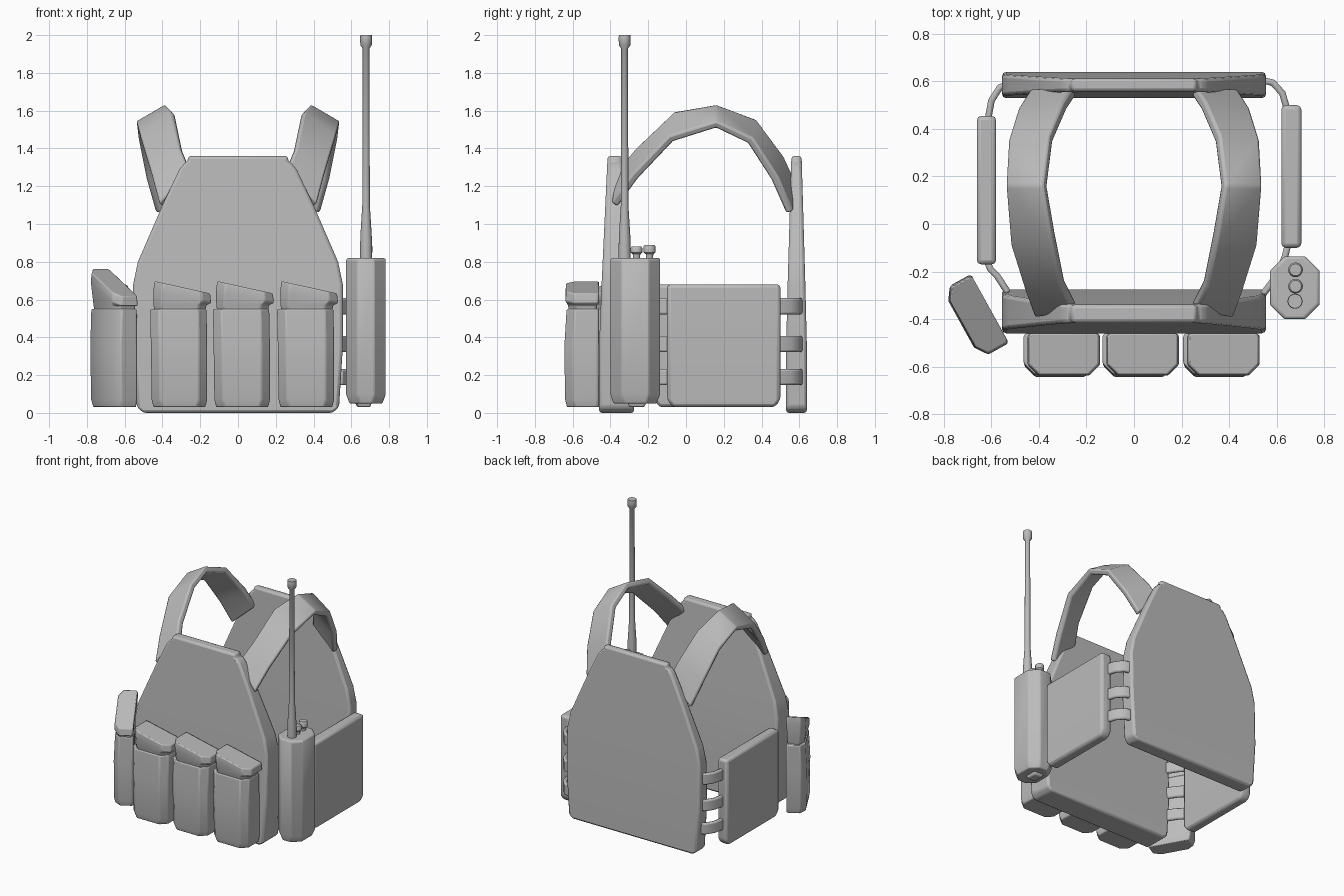
import bpy, bmesh, math
from mathutils import Matrix, Vector

if "Cube" in bpy.data.objects:
    bpy.data.objects.remove(bpy.data.objects["Cube"], do_unlink=True)

grey = bpy.data.materials.new("plain grey")
grey.use_nodes = True
grey.diffuse_color = (0.5, 0.5, 0.5, 1)
grey.node_tree.nodes["Principled BSDF"].inputs["Base Color"].default_value = (0.5, 0.5, 0.5, 1)


def loft(name, rings, bevel=0.0, matrix=None):
    """Skin a stack of equal-length rings and cap both ends."""
    bm = bmesh.new()
    rows = [[bm.verts.new(p) for p in ring] for ring in rings]
    n = len(rows[0])
    for a, b in zip(rows, rows[1:]):
        for i in range(n):
            j = (i + 1) % n
            bm.faces.new((a[i], a[j], b[j], b[i]))
    bm.faces.new(rows[0][::-1])
    bm.faces.new(rows[-1])
    if matrix:
        bm.transform(matrix)
    bmesh.ops.recalc_face_normals(bm, faces=bm.faces)
    mesh = bpy.data.meshes.new(name)
    bm.to_mesh(mesh)
    bm.free()
    ob = bpy.data.objects.new(name, mesh)
    bpy.context.collection.objects.link(ob)
    mesh.materials.append(grey)
    if bevel:
        mod = ob.modifiers.new("Bevel", "BEVEL")
        mod.width, mod.segments = bevel, 2
        mod.limit_method, mod.angle_limit = "ANGLE", math.radians(35)
    bpy.ops.object.select_all(action="DESELECT")
    ob.select_set(True)
    bpy.context.view_layer.objects.active = ob
    bpy.ops.object.shade_smooth_by_angle(angle=math.radians(40))
    return ob


def block(x0, x1, y0, y1, z, front=0.0, back=0.0, slope=0.0):
    """Rectangle ring with cut front and back corners, tilted along x."""
    f, b = front, back
    pts = [(x0 + f, y0), (x1 - f, y0), (x1, y0 + f), (x1, y1 - b),
           (x1 - b, y1), (x0 + b, y1), (x0, y1 - b), (x0, y0 + f)]
    if not b:
        pts = pts[:4] + pts[6:]
    if not f:
        pts = [p for i, p in enumerate(pts) if p not in pts[:i]]
    return [(x, y, z - slope * (x - (x0 + x1) / 2)) for x, y in pts]


def turned(name, x, y, profile, sides=16):
    """Round part from (radius, height) pairs."""
    return loft(name, [[(x + r * math.cos(i * math.tau / sides),
                         y + r * math.sin(i * math.tau / sides), z)
                        for i in range(sides)] for r, z in profile])


# Front and back plates, tapering in thickness towards the top hem
outline = [(0.50, 0), (0.535, 0.03), (0.555, 0.35), (0.555, 0.68), (0.53, 0.80),
           (0.40, 1.10), (0.31, 1.29), (0.285, 1.32), (0.265, 1.33), (0.265, 1.36)]
for name, low, high in (("front_plate", (-0.46, -0.275), (-0.415, -0.34)),
                        ("back_plate", (0.53, 0.64), (0.558, 0.612))):
    rings = []
    for w, z in outline:
        t = max(0, z - 0.4) / 0.96
        y0, y1 = (a + (b - a) * t for a, b in zip(low, high))
        rings.append(block(-w, w, y0, y1, z))
    loft(name, rings, 0.018)

# Shoulder straps: inner edge and outer edge of each station
stations = [((0.25, -0.35, 1.27), (0.41, -0.38, 1.10)),
            ((0.30, -0.25, 1.39), (0.45, -0.27, 1.25)),
            ((0.34, -0.05, 1.58), (0.51, -0.08, 1.45)),
            ((0.375, 0.16, 1.615), (0.53, 0.16, 1.525)),
            ((0.35, 0.36, 1.54), (0.52, 0.34, 1.44)),
            ((0.29, 0.50, 1.35), (0.48, 0.47, 1.24)),
            ((0.25, 0.56, 1.22), (0.43, 0.55, 1.06))]
for side, label in ((1, "left"), (-1, "right")):
    rings = []
    for k, (a, b) in enumerate(stations):
        a, b = Vector(a), Vector(b)
        before, after = stations[max(k - 1, 0)], stations[min(k + 1, len(stations) - 1)]
        along = sum((Vector(p) for p in after), Vector()) - sum((Vector(p) for p in before), Vector())
        up = along.cross(a - b).normalized() * 0.022
        rings.append([(side * p.x, p.y, p.z) for p in (a + up, b + up, b - up, a - up)])
    loft(label + "_shoulder_strap", rings, 0.012)


# Pouch with a pinched neck and a slanted lid
def pouch(name, matrix, slope, lid, shift):
    w, y0, y1 = 0.147, -0.09, 0.09
    loft(name + "_body", [
        block(-w + 0.01, w - 0.01, y0 + 0.01, y1, 0.03, 0.045, 0.01),
        block(-w, w, y0, y1, 0.07, 0.045, 0.01),
        block(-w - 0.004, w, y0 - 0.004, y1, 0.35, 0.045, 0.01),
        block(-w - 0.008, w - 0.004, y0 + 0.008, y1, 0.55, 0.045, 0.01)], 0.01, matrix)
    loft(name + "_lid", [
        block(-w + 0.015, w - 0.01, y0 + 0.02, y1 - 0.01, 0.54, 0.04, 0.01),
        block(-w + 0.01, w - 0.005, y0 + 0.015, y1 - 0.01, 0.57, 0.04, 0.01),
        block(-w + shift - 0.006, w + shift + 0.006, y0 + 0.002, y1, lid - 0.05, 0.045, 0.01, slope),
        block(-w + shift, w + shift, y0 + 0.005, y1, lid, 0.045, 0.01, slope)], 0.01, matrix)


for i, x in enumerate((-0.31, 0.022, 0.362)):
    pouch("front_pouch_%d" % (i + 1), Matrix.Translation((x, -0.55, 0)), 0.22, 0.665, 0.015)
pouch("side_pouch", Matrix.Translation((-0.665, -0.39, 0)) @ Matrix.Rotation(math.radians(-61), 4, "Z")
      @ Matrix.Diagonal((1.08, 0.75, 1, 1)), 0.5, 0.69, 0.0)

# Side panels, each tied to the plates by three webbing loops at both ends
panels = (("left", 0.62, 0.705, -0.10, 0.50,
           [(0.54, 0.605), (0.585, 0.595), (0.625, 0.55), (0.645, 0.48)],
           [(0.65, -0.08), (0.635, -0.14), (0.60, -0.22), (0.54, -0.30)]),
          ("right", -0.662, -0.58, -0.17, 0.455,
           [(-0.53, 0.59), (-0.565, 0.575), (-0.60, 0.52), (-0.615, 0.44)],
           [(-0.62, -0.15), (-0.605, -0.19), (-0.575, -0.22), (-0.53, -0.29)]))
for label, x0, x1, y0, y1, rear, fore in panels:
    loft(label + "_side_panel", [block(x0 + 0.005, x1 - 0.005, y0 + 0.03, y1 - 0.03, 0.03),
                                 block(x0, x1, y0, y1, 0.07),
                                 block(x0, x1, y0, y1, 0.68)], 0.018)
    for end, path in (("rear", rear), ("front", fore)):
        for k, z in enumerate((0.19, 0.365, 0.565)):
            rings = []
            for i, p in enumerate(path):
                p = Vector(p)
                d = Vector(path[min(i + 1, 3)]) - Vector(path[max(i - 1, 0)])
                n = Vector((-d.y, d.x)).normalized() * 0.014
                rings.append([(*(p + s * n), z + h) for s, h in
                              ((1, -0.043), (1, 0.043), (-1, 0.043), (-1, -0.043))])
            loft("%s_%s_loop_%d" % (label, end, k + 1), rings, 0.01)

# Radio with knobs, foot and antenna
loft("radio", [block(0.59, 0.765, -0.385, -0.155, 0.05, 0.055, 0.055),
               block(0.572, 0.782, -0.40, -0.137, 0.10, 0.06, 0.06),
               block(0.572, 0.782, -0.40, -0.137, 0.81, 0.06, 0.06),
               block(0.58, 0.775, -0.395, -0.142, 0.82, 0.06, 0.06)], 0.012)
loft("radio_foot", [block(0.635, 0.70, -0.30, -0.22, 0.03), block(0.625, 0.71, -0.31, -0.21, 0.06)], 0.008)
for label, y, top in (("front_knob", -0.262, 0.88), ("rear_knob", -0.193, 0.89)):
    turned(label, 0.68, y, [(0.018, 0.81), (0.02, 0.84), (0.031, 0.85), (0.031, top - 0.008), (0.025, top)])
turned("antenna", 0.678, -0.325, [(0.032, 0.81), (0.032, 0.86), (0.03, 0.94), (0.02, 1.10), (0.018, 1.93),
                                  (0.03, 1.945), (0.032, 1.985), (0.03, 2.0)])
